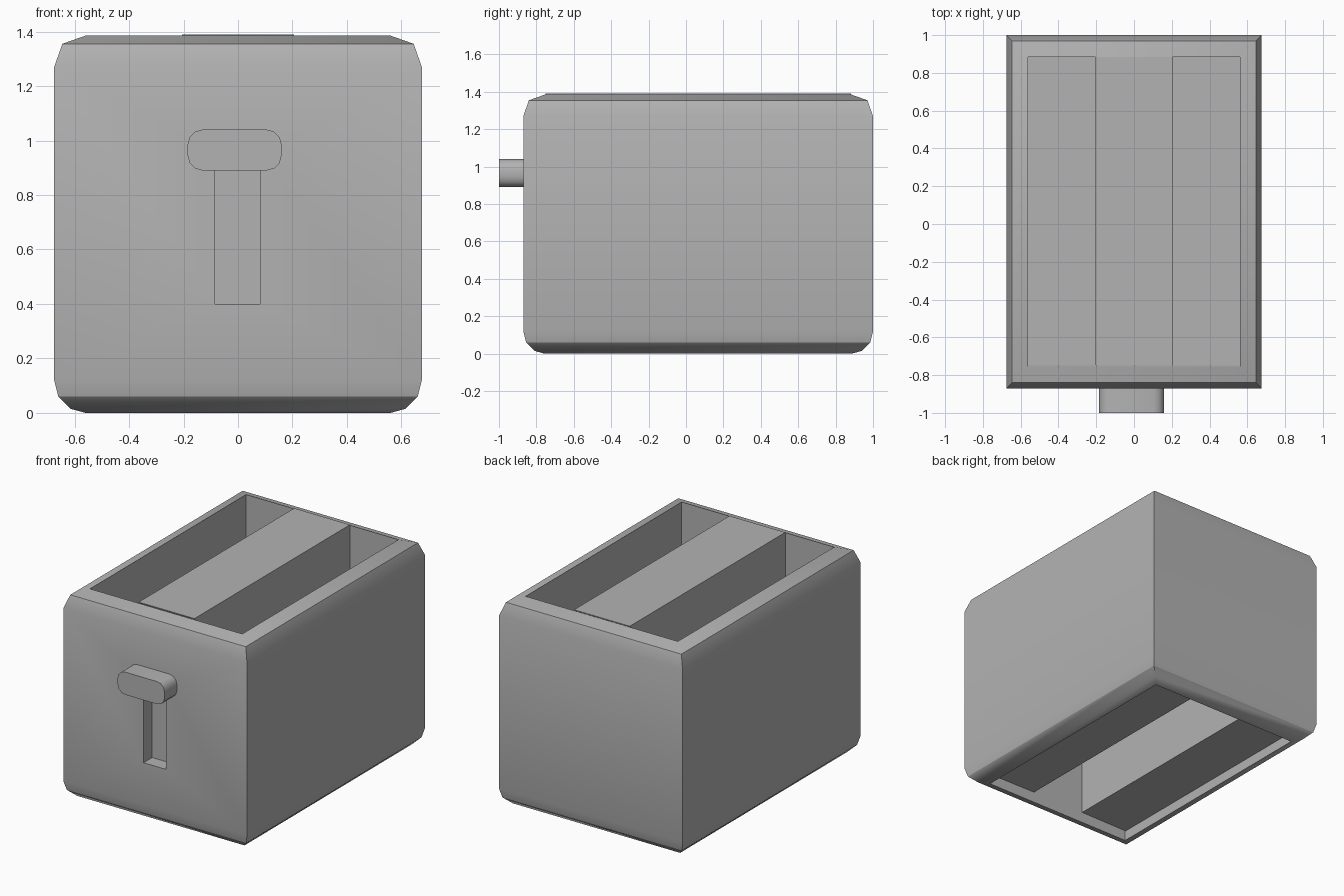
import bpy, bmesh
from math import radians

old = bpy.data.objects.get("Cube")
if old:
    bpy.data.objects.remove(old, do_unlink=True)

grey = bpy.data.materials.new("mid_grey")
grey.use_nodes = True
colour = (0.45, 0.45, 0.45, 1)
grey.diffuse_color = colour
grey.node_tree.nodes["Principled BSDF"].inputs["Base Color"].default_value = colour

HALF_X, FRONT, BACK = 0.675, -0.87, 1.0
WALL = 0.115


def make_object(name, bm):
    bmesh.ops.recalc_face_normals(bm, faces=bm.faces)
    mesh = bpy.data.meshes.new(name)
    bm.to_mesh(mesh)
    bm.free()
    mesh.materials.append(grey)
    obj = bpy.data.objects.new(name, mesh)
    bpy.context.collection.objects.link(obj)
    return obj


def box(name, lo, hi):
    bm = bmesh.new()
    bmesh.ops.create_cube(bm, size=1)
    for v in bm.verts:
        v.co = [lo[i] if v.co[i] < 0 else hi[i] for i in range(3)]
    return make_object(name, bm)


def activate(obj):
    bpy.ops.object.select_all(action="DESELECT")
    obj.select_set(True)
    bpy.context.view_layer.objects.active = obj


def apply_modifiers(obj):
    activate(obj)
    for mod in list(obj.modifiers):
        bpy.ops.object.modifier_apply(modifier=mod.name)


def smooth(obj, angle):
    activate(obj)
    bpy.ops.object.shade_smooth_by_angle(angle=radians(angle))


# Casing: rectangular rings of (inset, height), closed down the inner wall
profile = [(WALL, 0), (0.06, 0.015), (0.015, 0.06), (0, 0.12),
           (0, 1.27), (0.03, 1.355), (WALL, 1.385)]
bm = bmesh.new()
rings = []
for inset, z in profile:
    x, y0, y1 = HALF_X - inset, FRONT + inset, BACK - inset
    rings.append([bm.verts.new((px, py, z))
                  for px, py in ((-x, y0), (x, y0), (x, y1), (-x, y1))])
for a, b in zip(rings, rings[1:] + rings[:1]):
    for i in range(4):
        j = (i + 1) % 4
        bm.faces.new((a[i], a[j], b[j], b[i]))
casing = make_object("casing", bm)

# Lever track recessed into the front wall
cutter = box("lever_track_cutter", (-0.085, FRONT - 0.1, 0.4), (0.08, FRONT + 0.09, 0.96))
cutter.hide_render = True
cut = casing.modifiers.new("lever_track", "BOOLEAN")
cut.operation = "DIFFERENCE"
cut.solver = "EXACT"
cut.object = cutter
apply_modifiers(casing)
bpy.data.objects.remove(cutter, do_unlink=True)
smooth(casing, 30)

# Slot liner: two slot floors joined by a hollow divider
half, floor, top = 0.205, 0.075, 1.39
side = HALF_X - WALL
section = [(-side, floor), (-half, floor), (-half, top),
           (half, top), (half, floor), (side, floor)]
bm = bmesh.new()
front_row, back_row = [[bm.verts.new((x, y, z)) for x, z in section]
                       for y in (FRONT + WALL + 0.005, BACK - WALL - 0.002)]
for i in range(len(section) - 1):
    bm.faces.new((front_row[i], front_row[i + 1], back_row[i + 1], back_row[i]))
liner = make_object("slot_liner", bm)
# Sheet thickness stays on the hollow side of the divider
if liner.data.polygons[2].normal.z < 0:
    liner.data.flip_normals()
thick = liner.modifiers.new("thickness", "SOLIDIFY")
thick.thickness = 0.008
thick.offset = -1
apply_modifiers(liner)

# Lever knob with rounded long edges
knob = box("lever_knob", (-0.185, -1, 0.89), (0.16, FRONT + 0.002, 1.04))
bm = bmesh.new()
bm.from_mesh(knob.data)
edges = [e for e in bm.edges if abs(e.verts[0].co.y - e.verts[1].co.y) > 0.05]
bmesh.ops.bevel(bm, geom=edges, offset=0.055, segments=3, profile=0.5, affect="EDGES")
bm.to_mesh(knob.data)
bm.free()
smooth(knob, 35)
